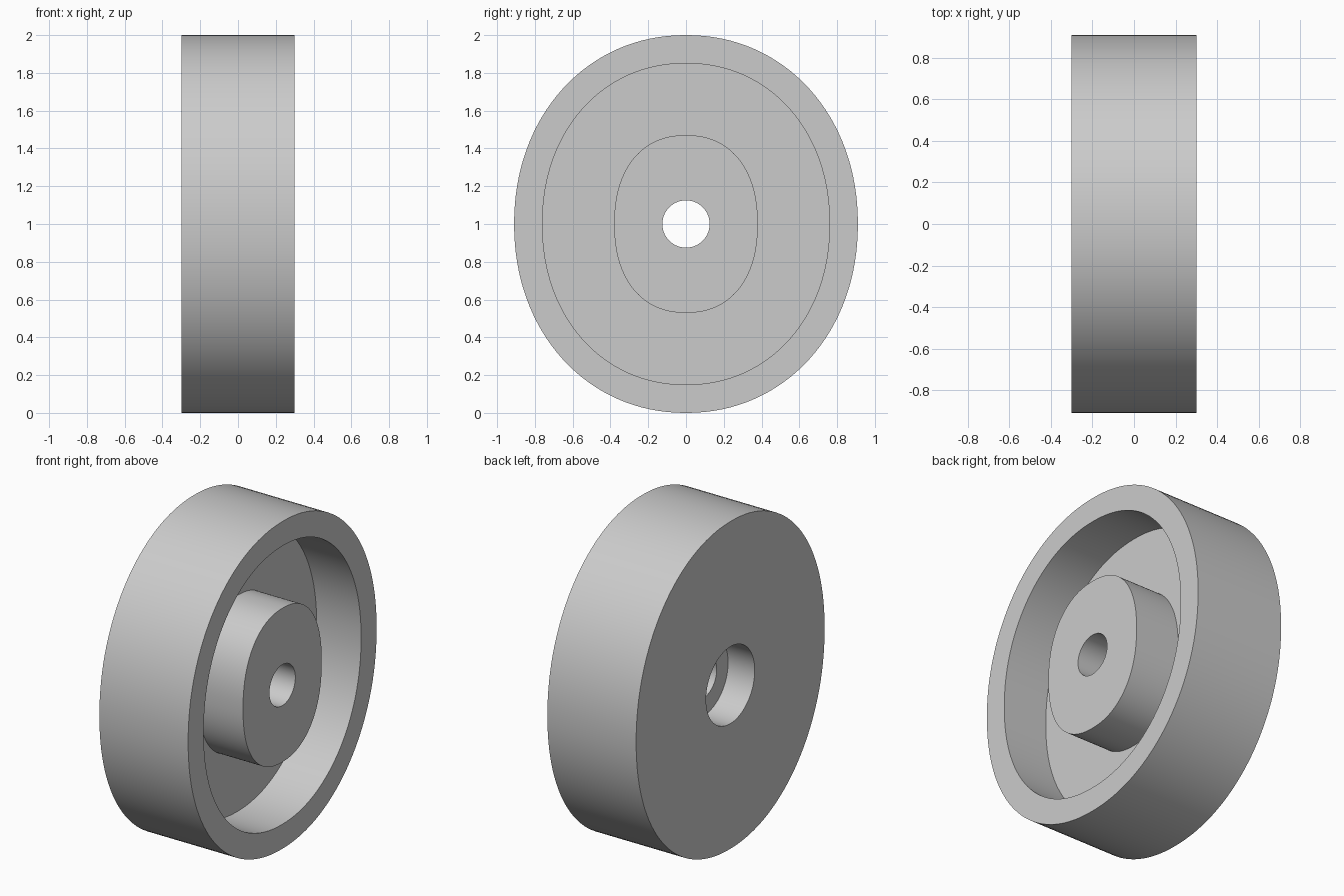
import bpy, bmesh
from math import sin, cos, pi, radians

cube = bpy.data.objects.get("Cube")
if cube:
    bpy.data.objects.remove(cube, do_unlink=True)

SEGMENTS = 128
FRONT, FLOOR, STEP, BACK = 0.30, 0.0, -0.12, -0.30

grey = bpy.data.materials.new("plain grey")
grey.use_nodes = True
colour = (0.6, 0.6, 0.6, 1)
grey.diffuse_color = colour
grey.node_tree.nodes["Principled BSDF"].inputs["Base Color"].default_value = colour


def signed_power(value, power):
    return abs(value) ** power * (1 if value >= 0 else -1)


def ring(bm, x, outline):
    """Closed oval around the x axis: half width, half height, squareness."""
    half_y, half_z, n = outline
    angles = [2 * pi * i / SEGMENTS for i in range(SEGMENTS)]
    return [bm.verts.new((x, half_y * signed_power(cos(a), 2 / n),
                          1 + half_z * signed_power(sin(a), 2 / n)))
            for a in angles]


# Outlines of the wheel, from the rim inwards
rim = (0.91, 1.0, 2.08)
recess = (0.76, 0.85, 2.1)
hub = (0.38, 0.47, 2.25)
axle_hole = (0.125, 0.125, 2)
counterbore = (0.235, 0.235, 2)

# Section of the whole wheel, followed around from the back of the rim
section = [(BACK, rim), (FRONT, rim), (FRONT, recess), (FLOOR, recess),
           (FLOOR, hub), (FRONT, hub), (FRONT, axle_hole), (STEP, axle_hole),
           (STEP, counterbore), (BACK, counterbore)]

bm = bmesh.new()
rings = [ring(bm, x, outline) for x, outline in section]
for a, b in zip(rings, rings[1:] + rings[:1]):
    for i in range(SEGMENTS):
        j = (i + 1) % SEGMENTS
        bm.faces.new((a[i], a[j], b[j], b[i]))
bmesh.ops.recalc_face_normals(bm, faces=bm.faces)

mesh = bpy.data.meshes.new("oval_wheel")
bm.to_mesh(mesh)
bm.free()
mesh.materials.append(grey)
wheel = bpy.data.objects.new("oval_wheel", mesh)
bpy.context.collection.objects.link(wheel)

# Smooth walls with crisp rims
bpy.ops.object.select_all(action="DESELECT")
wheel.select_set(True)
bpy.context.view_layer.objects.active = wheel
bpy.ops.object.shade_smooth_by_angle(angle=radians(30))
